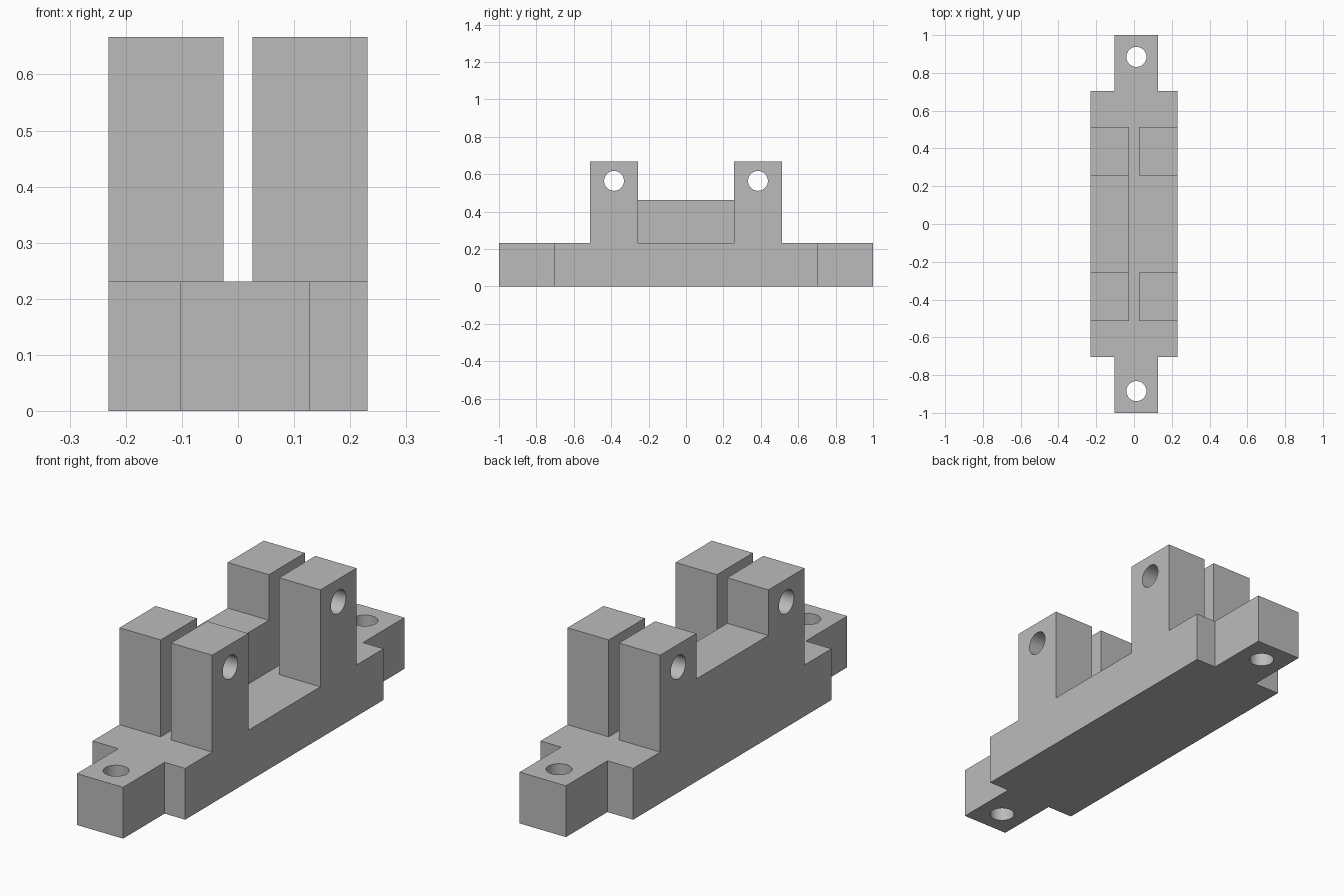
import bpy, bmesh
from math import pi
from mathutils import Matrix, Vector

cube = bpy.data.objects.get("Cube")
if cube:
    bpy.data.objects.remove(cube, do_unlink=True)

U = 2 / 78          # one design unit; the part is 78 units long

grey = bpy.data.materials.new("plain grey")
grey.use_nodes = True
grey.diffuse_color = (0.5, 0.5, 0.5, 1)
grey.node_tree.nodes["Principled BSDF"].inputs["Base Color"].default_value = grey.diffuse_color


def finish(name, bm):
    bmesh.ops.recalc_face_normals(bm, faces=bm.faces)
    mesh = bpy.data.meshes.new(name)
    bm.to_mesh(mesh)
    bm.free()
    mesh.transform(Matrix.Scale(U, 4))
    mesh.materials.append(grey)
    obj = bpy.data.objects.new(name, mesh)
    bpy.context.collection.objects.link(obj)
    return obj


def prism(name, outline, offset):
    bm = bmesh.new()
    face = bm.faces.new([bm.verts.new(p) for p in outline])
    extruded = bmesh.ops.extrude_face_region(bm, geom=[face])["geom"]
    moved = [v for v in extruded if isinstance(v, bmesh.types.BMVert)]
    bmesh.ops.translate(bm, verts=moved, vec=Vector(offset))
    return finish(name, bm)


def drill(name, centre, rotation):
    bm = bmesh.new()
    bmesh.ops.create_cone(bm, cap_ends=True, segments=48, radius1=2.07, radius2=2.07,
                          depth=60, matrix=Matrix.Translation(centre) @ rotation)
    obj = finish(name, bm)
    obj.hide_render = True
    return obj


def combine(target, tool, operation):
    mod = target.modifiers.new(tool.name, "BOOLEAN")
    mod.operation, mod.object, mod.solver = operation, tool, "EXACT"
    bpy.context.view_layer.objects.active = target
    bpy.ops.object.modifier_apply(modifier=mod.name)
    bpy.data.objects.remove(tool, do_unlink=True)


# Base plate with a narrower mounting tab at each end
plan = [(5, -39), (5, -27.5), (9, -27.5), (9, 27.5), (5, 27.5), (5, 39)]
plan += [(-4, 39), (-4, 27.5), (-9, 27.5), (-9, -27.5), (-4, -27.5), (-4, -39)]
bracket = prism("hinge_bracket", [(x, y, 0) for x, y in plan], (0, 0, 9))

# Two slotted rows of posts; the right row has a raised web between its posts
for name, x, web in (("right_posts", -9, 18), ("left_posts", 1, 9)):
    half = [(20, 4), (20, 26), (10, 26), (10, web)]
    side = half + [(-y, z) for y, z in reversed(half)]
    combine(bracket, prism(name, [(x, y, z) for y, z in side], (8, 0, 0)), "UNION")

# Pin holes across the posts and screw holes down through the tabs
for s in (-1, 1):
    combine(bracket, drill("pin_hole", (0, s * 15, 22), Matrix.Rotation(pi / 2, 4, "Y")), "DIFFERENCE")
    combine(bracket, drill("screw_hole", (0.5, s * 34.5, 0), Matrix.Identity(4)), "DIFFERENCE")

# Smooth bores, crisp edges
bpy.ops.object.select_all(action="DESELECT")
bracket.select_set(True)
bpy.context.view_layer.objects.active = bracket
bpy.ops.object.shade_smooth_by_angle(angle=pi / 6)
